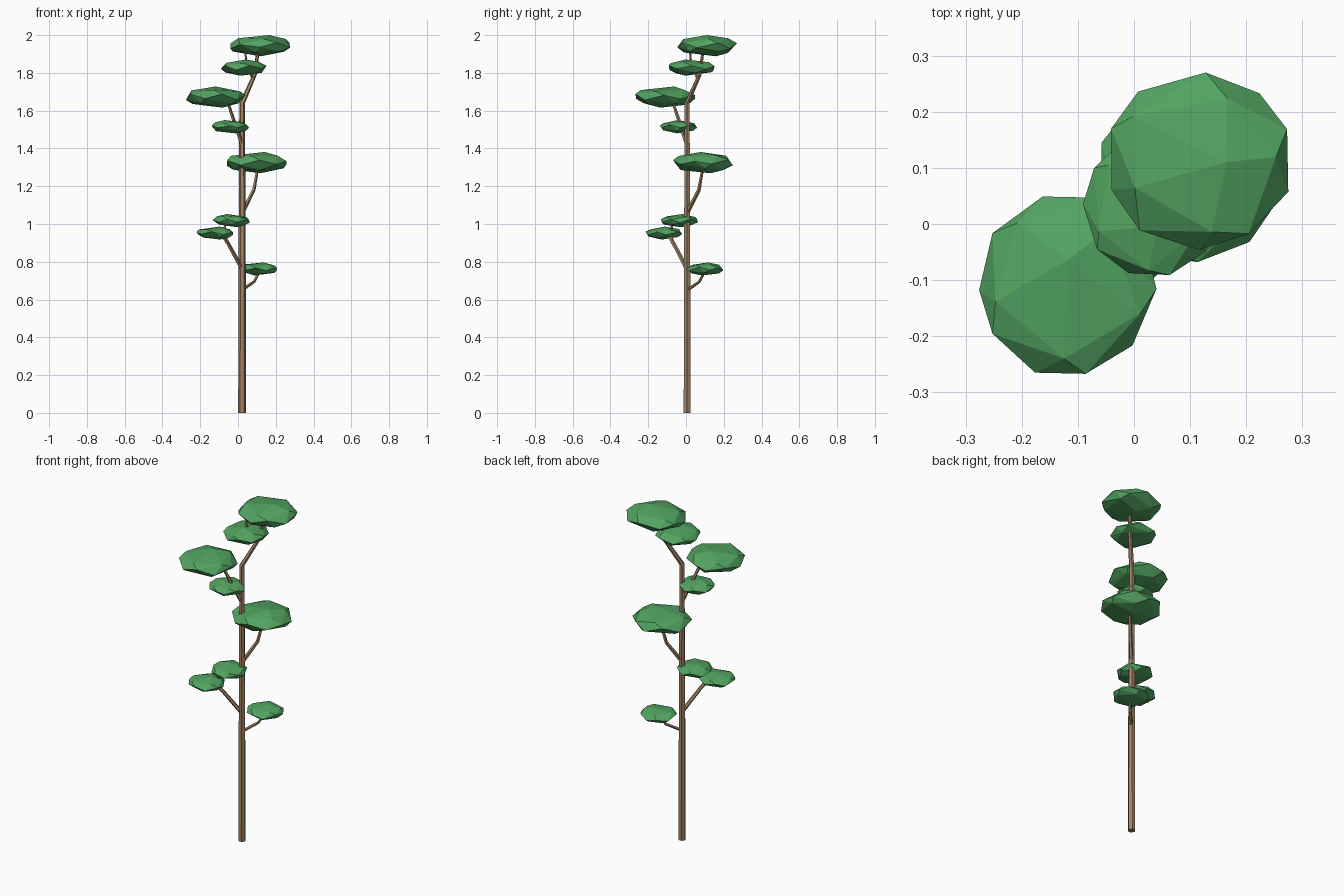
import bpy, bmesh, math, random
from mathutils import Vector

random.seed(4)
cube = bpy.data.objects.get("Cube")
if cube:
    bpy.data.objects.remove(cube, do_unlink=True)


def make_material(name, color):
    mat = bpy.data.materials.new(name)
    mat.use_nodes = True
    mat.diffuse_color = color
    mat.node_tree.nodes["Principled BSDF"].inputs["Base Color"].default_value = color
    return mat


bark = make_material("bark_brown", (0.36, 0.23, 0.13, 1))
leaf = make_material("leaf_green", (0.085, 0.37, 0.12, 1))


def finish(name, bm, mat):
    bmesh.ops.recalc_face_normals(bm, faces=bm.faces)
    mesh = bpy.data.meshes.new(name)
    bm.to_mesh(mesh)
    bm.free()
    mesh.materials.append(mat)
    obj = bpy.data.objects.new(name, mesh)
    bpy.context.collection.objects.link(obj)
    return obj


# Tapered tube following a path of (x, y, z, radius)
def limb(name, path, sides):
    bm = bmesh.new()
    pts = [Vector(p[:3]) for p in path]
    rings = []
    for i, p in enumerate(pts):
        tangent = pts[min(i + 1, len(pts) - 1)] - pts[max(i - 1, 0)]
        turn = Vector((0, 0, 1)).rotation_difference(tangent)
        ring = []
        for k in range(sides):
            a = math.tau * k / sides
            offset = Vector((math.cos(a), math.sin(a), 0)) * path[i][3]
            ring.append(bm.verts.new(p + turn @ offset))
        rings.append(ring)
    for low, high in zip(rings, rings[1:]):
        for k in range(sides):
            n = (k + 1) % sides
            bm.faces.new((low[k], low[n], high[n], high[k]))
    bm.faces.new(rings[0])
    bm.faces.new(rings[-1])
    return finish(name, bm, bark)


# Flattened, irregular faceted leaf pad: hull of points on an ellipsoid
def leaf_pad(name, center, radius, height):
    def on_sphere(angle, z):
        r = math.sqrt(1 - z * z)
        return Vector((r * math.cos(angle), r * math.sin(angle), z))

    spin = random.uniform(0, math.tau)
    pts = []
    for k in range(10):
        a = spin + math.tau * k / 10 + random.uniform(-0.1, 0.1)
        pts.append(on_sphere(a, (0.2 if k % 2 else -0.2) + random.uniform(-0.1, 0.1)))
    for side in (1, -1):
        for k in range(5):
            a = spin + math.tau * (k + 0.25 * side) / 5 + random.uniform(-0.2, 0.2)
            pts.append(on_sphere(a, side * random.uniform(0.5, 0.68)))
        pts.append(on_sphere(random.uniform(0, math.tau), side * 0.96))
    # Fit the hull to its full width, depth and height
    size = (radius, radius, height)
    for axis in range(3):
        low = min(p[axis] for p in pts)
        high = max(p[axis] for p in pts)
        for p in pts:
            p[axis] = center[axis] + size[axis] * (2 * (p[axis] - low) / (high - low) - 1)
    bm = bmesh.new()
    for p in pts:
        bm.verts.new(p)
    bmesh.ops.convex_hull(bm, input=bm.verts)
    return finish(name, bm, leaf)


# Trunk, bending near the top
limb("trunk", [(0.022, 0.006, 0, 0.021), (0.022, 0.006, 0.8, 0.019),
               (0.022, 0.006, 1.64, 0.015), (0.088, 0.072, 1.79, 0.011),
               (0.108, 0.092, 1.93, 0.008)], 6)

# Branches and twigs
limb("lowest_branch", [(0.022, 0.006, 0.65, 0.009), (0.085, 0.07, 0.695, 0.008),
                       (0.115, 0.1, 0.75, 0.006)], 5)
limb("lower_branch", [(0.022, 0.006, 0.76, 0.012), (-0.06, -0.073, 0.91, 0.010),
                      (-0.105, -0.11, 0.96, 0.007)], 5)
limb("lower_twig", [(-0.06, -0.073, 0.9, 0.009), (-0.075, -0.08, 0.97, 0.007),
                    (-0.06, -0.065, 1.02, 0.006)], 5)
limb("middle_branch", [(0.022, 0.006, 1.06, 0.012), (0.083, 0.068, 1.18, 0.010),
                       (0.107, 0.092, 1.31, 0.007)], 5)
limb("upper_branch", [(0.022, 0.006, 1.42, 0.012), (-0.02, -0.035, 1.54, 0.010),
                      (-0.06, -0.075, 1.66, 0.007)], 5)
limb("top_twig", [(0.08, 0.064, 1.77, 0.008), (0.045, 0.028, 1.83, 0.007),
                  (0.037, 0.02, 1.93, 0.005)], 5)

# Leaf pads from bottom to top: x, y, z, radius
pads = [(0.11, 0.10, 0.762, 0.097), (-0.123, -0.118, 0.952, 0.097),
        (-0.036, -0.035, 1.018, 0.098), (0.10, 0.09, 1.325, 0.158),
        (-0.04, -0.04, 1.515, 0.099), (-0.118, -0.109, 1.672, 0.158),
        (0.03, 0.03, 1.828, 0.121), (0.117, 0.112, 1.944, 0.158)]
for i, (x, y, z, r) in enumerate(pads):
    leaf_pad(f"leaf_pad_{i + 1}", (x, y, z), r, r * 0.355)
